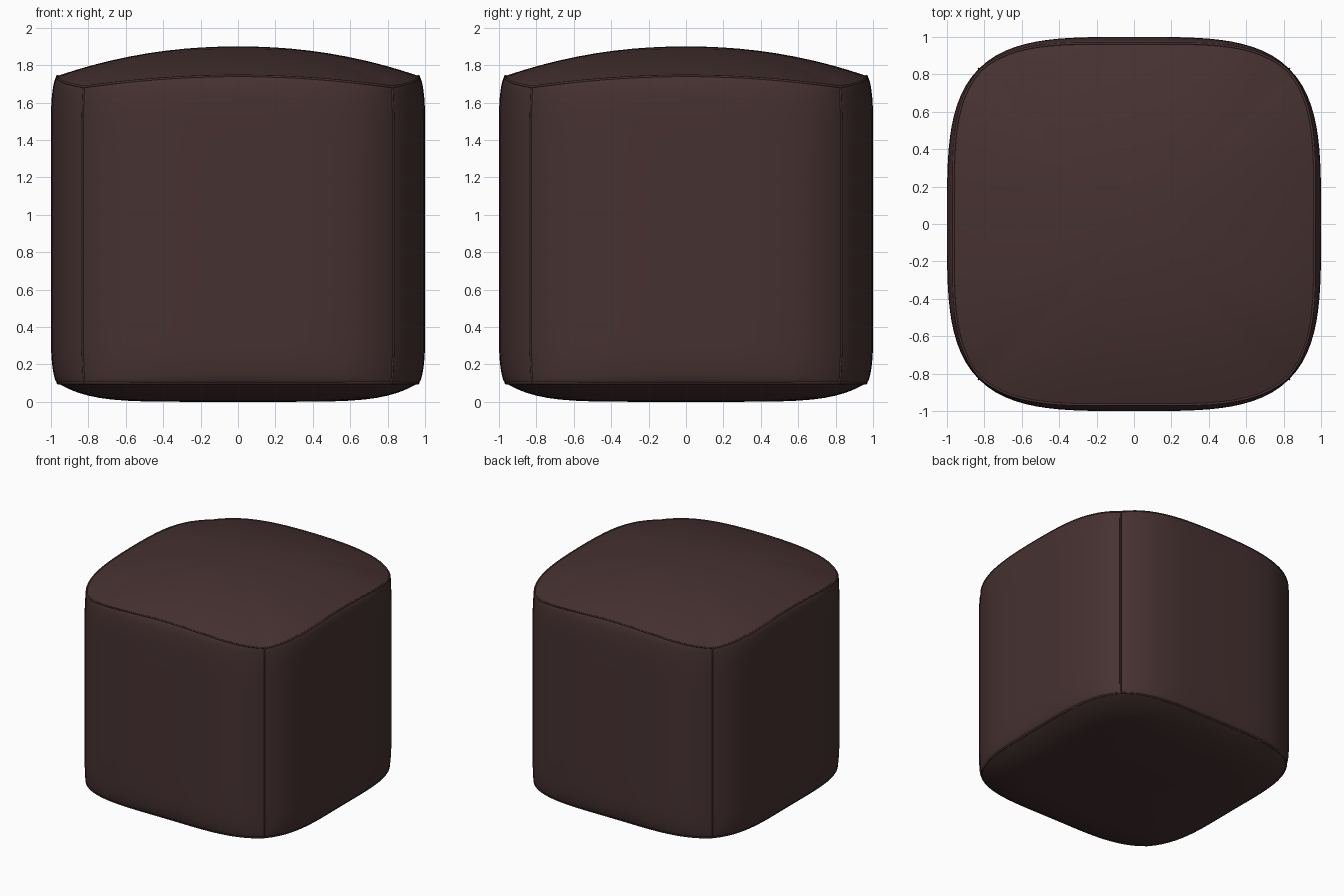
import bpy, bmesh, math
from mathutils import Vector

if "Cube" in bpy.data.objects:
    bpy.data.objects.remove(bpy.data.objects["Cube"])

N = 128          # segments around the pouf
EXP = 3.72       # superellipse exponent of the plan outline

fabric = bpy.data.materials.new("dark brown leather")
fabric.diffuse_color = (0.062, 0.031, 0.031, 1)
fabric.use_nodes = True
fabric.node_tree.nodes["Principled BSDF"].inputs["Base Color"].default_value = fabric.diffuse_color


def outline(i):
    """Point i of the plan outline, and how close it is to a corner (0..1)."""
    a = 2 * math.pi * i / N
    c, s = math.cos(a), math.sin(a)
    r = (abs(c) ** EXP + abs(s) ** EXP) ** (-1 / EXP)
    x, y = r * c, r * s
    return x, y, min(1, (min(abs(x), abs(y)) / 0.83) ** 2)


def top_seam(i):
    x, y, k = outline(i)
    s = 0.965 + 0.025 * k
    return Vector((x * s, y * s, 1.742 - 0.058 * k))


def bottom_seam(i):
    x, y, k = outline(i)
    s = 0.962 + 0.025 * k
    return Vector((x * s, y * s, 0.1))


def skin(name, rings, pole=None, closed=False):
    """Join rings of points with quads, optionally ending in a pole."""
    bm = bmesh.new()
    rows = [[bm.verts.new(p) for p in ring] for ring in rings]
    pairs = list(zip(rows, rows[1:]))
    if closed:
        pairs.append((rows[-1], rows[0]))
    for a, b in pairs:
        for i in range(len(a)):
            j = (i + 1) % len(a)
            bm.faces.new((a[i], a[j], b[j], b[i]))
    if pole:
        tip = bm.verts.new(pole)
        last = rows[-1]
        for i in range(len(last)):
            bm.faces.new((last[i], last[(i + 1) % len(last)], tip))
    bmesh.ops.recalc_face_normals(bm, faces=bm.faces)
    # open shells: make sure the faces look outwards
    mid = Vector((0, 0, 0.95))
    if not closed and sum((f.calc_center_median() - mid).dot(f.normal) for f in bm.faces) < 0:
        bmesh.ops.reverse_faces(bm, faces=bm.faces)
    for f in bm.faces:
        f.smooth = True
    me = bpy.data.meshes.new(name)
    bm.to_mesh(me)
    bm.free()
    me.materials.append(fabric)
    ob = bpy.data.objects.new(name, me)
    bpy.context.collection.objects.link(ob)
    return ob


def piping(name, pts, radius, closed):
    """Thin round cord along a path."""
    cu = bpy.data.curves.new(name, 'CURVE')
    cu.dimensions = '3D'
    cu.bevel_depth = radius
    cu.bevel_resolution = 2
    sp = cu.splines.new('POLY')
    sp.points.add(len(pts) - 1)
    for q, p in zip(sp.points, pts):
        q.co = (*p, 1)
    sp.use_cyclic_u = closed
    sp.use_smooth = True
    cu.materials.append(fabric)
    ob = bpy.data.objects.new(name, cu)
    bpy.context.collection.objects.link(ob)


# Side panels: bulge quickly out from each seam, then run straight
def bulge(u):
    return math.sqrt(1 - (1 - u) ** 2)


def side_point(i, h):
    """h from 0 (bottom seam) to 1 (top seam)."""
    x, y, k = outline(i)
    lo, hi = bottom_seam(i), top_seam(i)
    z = lo.z + (hi.z - lo.z) * h
    d, base = ((z - lo.z) / 0.22, lo) if h < 0.5 else ((hi.z - z) / 0.22, hi)
    return base.lerp(Vector((x, y, base.z)), bulge(min(1, max(0, d)))).xy.to_3d() + Vector((0, 0, z))


ends = [0, .003, .01, .02, .035, .05, .07, .09, .11, .14]
heights = ends + [.25, .4, .5, .6, .75] + [1 - e for e in reversed(ends)]
skin("side_panels", [[side_point(i, h) for i in range(N)] for h in heights])

# Domed top and gently rounded underside
steps = [1, .99, .975, .95, .92, .88, .83, .77, .7, .6, .5, .4, .3, .2, .1]


def dome(seam, centre_z, power):
    rings = []
    for t in steps:
        f = t ** power
        rings.append([Vector((p.x * t, p.y * t, centre_z + (p.z - centre_z) * f))
                      for p in (seam(i) for i in range(N))])
    return rings


skin("top_cushion", dome(top_seam, 1.9, 2.1), (0, 0, 1.9))
skin("bottom_panel", dome(bottom_seam, 0, 6), (0, 0, 0))

# Piping along the seams
piping("top_piping", [top_seam(i) for i in range(N)], 0.007, True)
piping("bottom_piping", [bottom_seam(i) for i in range(N)], 0.007, True)
for q in range(4):
    i = N // 8 + q * N // 4
    piping(f"corner_piping_{q + 1}", [side_point(i, h) for h in heights], 0.006, False)
